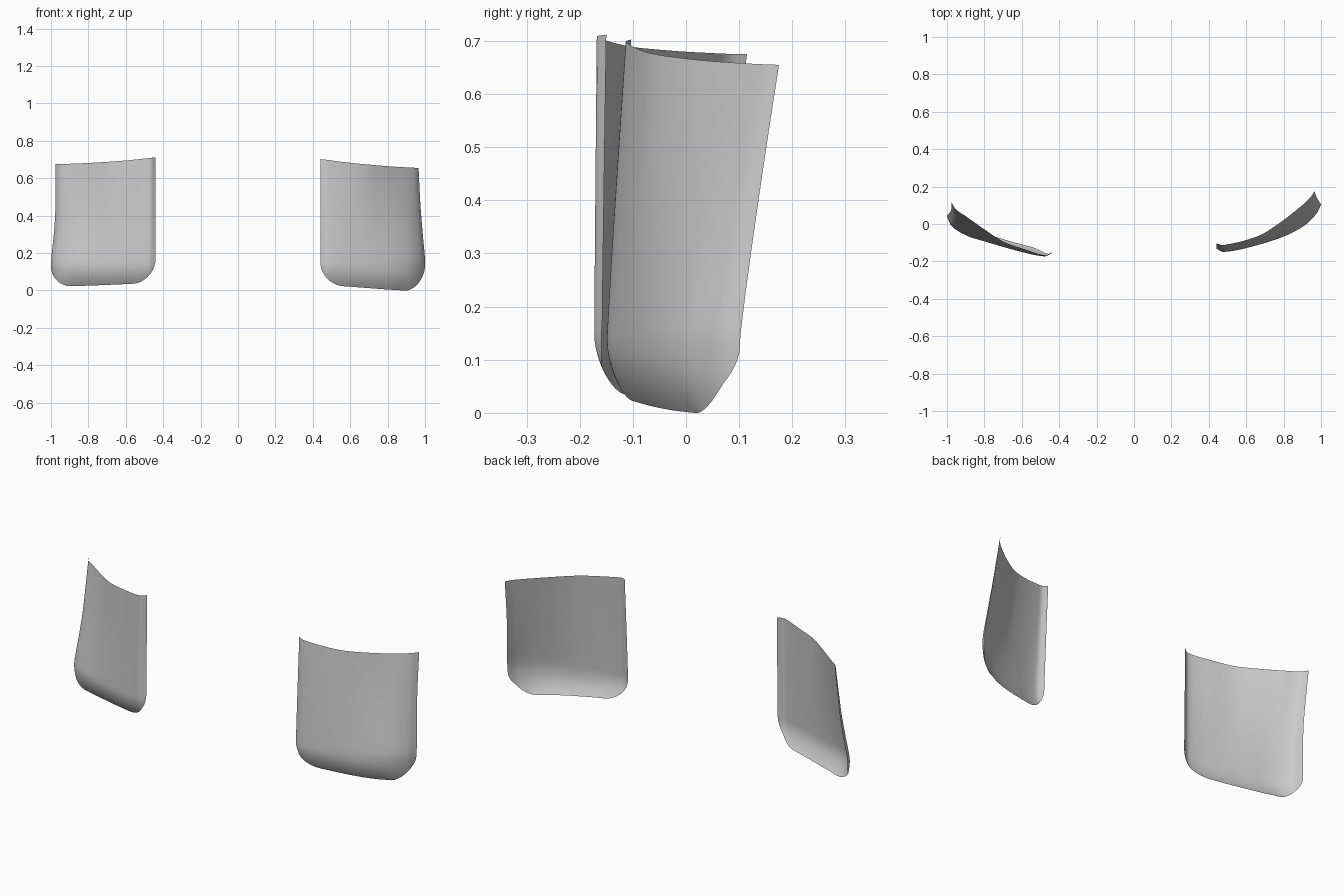
import bpy, bmesh, math

if "Cube" in bpy.data.objects:
    bpy.data.objects.remove(bpy.data.objects["Cube"])

# Smooth interpolation through a few (position, value) points
def curve(pts, p):
    n = len(pts)
    def slope(i):
        a, b = pts[max(i - 1, 0)], pts[min(i + 1, n - 1)]
        return (b[1] - a[1]) / (b[0] - a[0])
    p = min(max(p, pts[0][0]), pts[-1][0])
    i = 0
    while i < n - 2 and p > pts[i + 1][0]:
        i += 1
    (x0, y0), (x1, y1) = pts[i], pts[i + 1]
    h = x1 - x0
    t = (p - x0) / h
    return ((2*t**3 - 3*t*t + 1) * y0 + (t**3 - 2*t*t + t) * h * slope(i)
            + (3*t*t - 2*t**3) * y1 + (t**3 - t*t) * h * slope(i + 1))

# Curved pocket panel: u runs from inner to outer edge, rows from bottom to top
def pocket(name, side, outer, top_z, base_z, top_y, belly_y, corner, curl):
    NU, NV = 44, 36
    bm = bmesh.new()
    grid = []
    for i in range(NU + 1):
        u = 0.5 - 0.5 * math.cos(math.pi * i / NU)
        base = curve(base_z, u)
        # rounded lower corners
        (ri, hi), (ro, ho) = corner
        low = base
        if u < ri:
            low += hi * (1 - math.sqrt(max(0, 1 - (1 - u / ri) ** 2)))
        if u > 1 - ro:
            low += ho * (1 - math.sqrt(max(0, 1 - ((u - 1 + ro) / ro) ** 2)))
        high = curve(top_z, u)
        col = []
        for j in range(NV + 1):
            z = low + (high - low) * (j / NV) ** 1.4
            x = 0.44 + u * (curve(outer, z) - 0.44)
            t = min(max((z - 0.14) / (high - 0.14), 0), 1) ** 1.1
            y = curve(belly_y, u) * (1 - t) + curve(top_y, u) * t
            # lower hem bends backwards
            y += curl * max(0, 1 - (z - base) / 0.11) ** 2 * (1 - 0.6 * max(0, u - 0.8) / 0.2)
            col.append(bm.verts.new((side * x, y, z)))
        grid.append(col)
    for i in range(NU):
        for j in range(NV):
            f = [grid[i][j], grid[i + 1][j], grid[i + 1][j + 1], grid[i][j + 1]]
            bm.faces.new(f if side > 0 else f[::-1])
    me = bpy.data.meshes.new(name)
    bm.to_mesh(me)
    bm.free()
    for p in me.polygons:
        p.use_smooth = True
    ob = bpy.data.objects.new(name, me)
    bpy.context.collection.objects.link(ob)

# Right pocket
pocket("right_pocket", 1,
       outer=[(0, 0.985), (0.08, 0.996), (0.16, 1.0), (0.3, 0.988), (0.45, 0.976), (0.66, 0.965)],
       top_z=[(0, 0.703), (0.3, 0.683), (0.7, 0.664), (1, 0.655)],
       base_z=[(0, 0.033), (0.25, 0.022), (0.82, 0.0), (1, 0.0)],
       top_y=[(0, -0.103), (0.07, -0.113), (0.42, -0.066), (0.63, 0.0),
              (0.84, 0.085), (0.96, 0.143), (1, 0.175)],
       belly_y=[(0, -0.132), (0.07, -0.149), (0.29, -0.128), (0.64, -0.068),
                (0.85, -0.005), (0.96, 0.058), (1, 0.102)],
       corner=((0.22, 0.12), (0.17, 0.13)), curl=0.035)

# Left pocket, sitting slightly higher and further forward
pocket("left_pocket", -1,
       outer=[(0, 0.985), (0.08, 0.997), (0.15, 1.0), (0.3, 0.985), (0.42, 0.977), (0.68, 0.975)],
       top_z=[(0, 0.712), (0.3, 0.695), (0.7, 0.681), (1, 0.675)],
       base_z=[(0, 0.045), (0.22, 0.036), (0.82, 0.023), (1, 0.023)],
       top_y=[(0, -0.15), (0.06, -0.168), (0.3, -0.13), (0.48, -0.095), (0.67, -0.03),
              (0.86, 0.042), (0.96, 0.08), (1, 0.115)],
       belly_y=[(0, -0.158), (0.07, -0.173), (0.29, -0.149), (0.64, -0.093),
                (0.82, -0.06), (0.96, -0.008), (1, 0.042)],
       corner=((0.22, 0.13), (0.17, 0.1)), curl=0.04)
